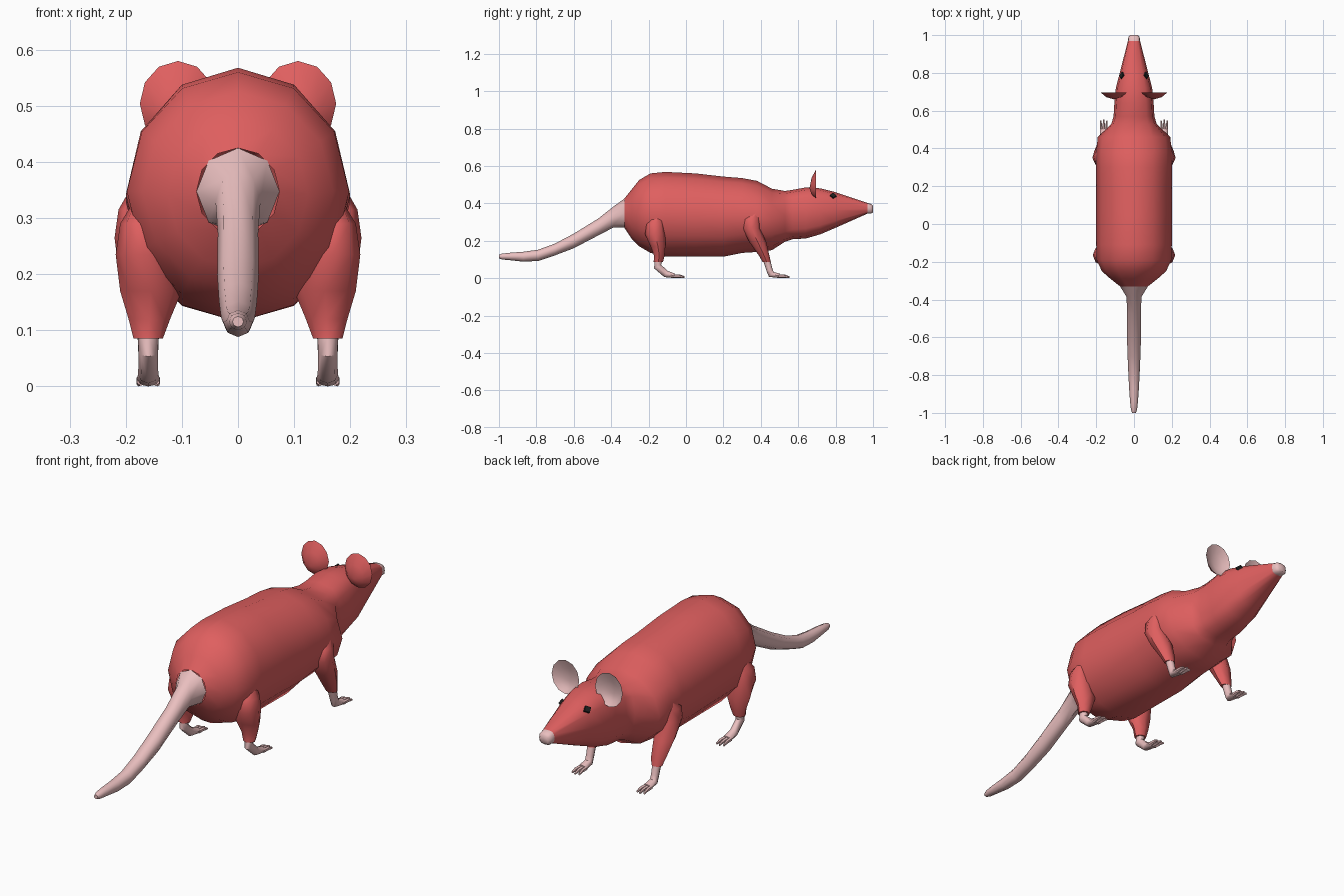
import bpy, bmesh
from math import sin, cos, pi, radians, copysign
from mathutils import Vector

if "Cube" in bpy.data.objects:
    bpy.data.objects.remove(bpy.data.objects["Cube"])


def material(name, rgb):
    m = bpy.data.materials.new(name)
    m.diffuse_color = (*rgb, 1)
    m.use_nodes = True
    m.node_tree.nodes["Principled BSDF"].inputs["Base Color"].default_value = m.diffuse_color
    return m


FUR = material("fur", (0.74, 0.115, 0.115))
SKIN = material("skin", (0.82, 0.52, 0.52))
DARK = material("dark", (0.015, 0.015, 0.015))


def finish(name, bm, mats, mirror=False, angle=50):
    bmesh.ops.recalc_face_normals(bm, faces=bm.faces)
    me = bpy.data.meshes.new(name)
    bm.to_mesh(me)
    bm.free()
    for m in mats:
        me.materials.append(m)
    ob = bpy.data.objects.new(name, me)
    bpy.context.collection.objects.link(ob)
    if mirror:
        ob.modifiers.new("mirror", "MIRROR").use_clip = False
    bpy.ops.object.select_all(action="DESELECT")
    ob.select_set(True)
    bpy.context.view_layer.objects.active = ob
    bpy.ops.object.shade_smooth_by_angle(angle=radians(angle))
    return ob


def ring(c, u, v, n, power=1.0):
    """Closed cross-section around c spanned by half-axes u and v."""
    p = lambda t: copysign(abs(t) ** power, t)
    c, u, v = Vector(c), Vector(u), Vector(v)
    return [c + u * p(sin(2 * pi * i / n)) + v * p(cos(2 * pi * i / n)) for i in range(n)]


def loft(bm, rings, start=True, end=True):
    vs = [[bm.verts.new(p) for p in r] for r in rings]
    n = len(vs[0])
    for a, b in zip(vs, vs[1:]):
        for i in range(n):
            bm.faces.new((a[i], a[(i + 1) % n], b[(i + 1) % n], b[i]))
    if start:
        bm.faces.new(vs[0])
    if end:
        bm.faces.new(vs[-1])


def trunk(name, rows, n, mat, power=1.0, start=True, end=True):
    """Loft along y from rows of (y, half width, top z, bottom z)."""
    bm = bmesh.new()
    loft(bm, [ring((0, y, (t + b) / 2), (w, 0, 0), (0, 0, (t - b) / 2), n,
                   power if y > 0.5 else 1.0) for y, w, t, b in rows], start, end)
    return finish(name, bm, [mat])


# Body and head in one skin
rump, muzzle = (-0.33, 0.074, 0.425, 0.27), (0.97, 0.032, 0.402, 0.345)
trunk("body", [
    rump, (-0.29, 0.125, 0.475, 0.21), (-0.25, 0.17, 0.525, 0.17), (-0.19, 0.198, 0.56, 0.135),
    (-0.11, 0.2, 0.568, 0.115), (0.05, 0.2, 0.56, 0.115), (0.2, 0.2, 0.543, 0.115),
    (0.3, 0.2, 0.535, 0.135), (0.38, 0.2, 0.52, 0.14), (0.46, 0.192, 0.478, 0.15),
    (0.53, 0.12, 0.466, 0.195), (0.57, 0.108, 0.472, 0.208), (0.64, 0.104, 0.485, 0.212),
    (0.72, 0.096, 0.48, 0.235), (0.79, 0.078, 0.462, 0.265), muzzle],
    12, FUR, 0.72, False, False)

# Nose tip
trunk("nose", [muzzle, (0.99, 0.03, 0.397, 0.345), (1.0, 0.02, 0.388, 0.353)], 12, SKIN, 0.72)

# Tail
trunk("tail", [
    rump, (-0.385, 0.04, 0.385, 0.272), (-0.47, 0.036, 0.318, 0.228), (-0.6, 0.037, 0.238, 0.16),
    (-0.7, 0.034, 0.185, 0.122), (-0.79, 0.03, 0.152, 0.092), (-0.87, 0.026, 0.141, 0.088),
    (-0.94, 0.021, 0.136, 0.096), (-0.985, 0.016, 0.131, 0.1), (-1.0, 0.01, 0.125, 0.106)],
    8, SKIN, 1.0, False, True)


def leg(name, rows):
    """Loft downwards from rows of (x, y, z, half x, half y)."""
    bm = bmesh.new()
    loft(bm, [ring((x, y, z), (a, 0, 0), (0, b, 0), 8) for x, y, z, a, b in rows])
    finish(name, bm, [FUR], True)


def foot(name, rows, x, toe_y):
    """Ankle to sole from rows of (y, z, half x, half depth, tilt), then toes."""
    bm = bmesh.new()
    loft(bm, [ring((x, y, z), (a, 0, 0), (0, b * cos(radians(t)), b * sin(radians(t))), 8)
              for y, z, a, b, t in rows])
    for k in (-1, 0, 1):
        reach = 0.053 if k == 0 else 0.047
        tip = [(-0.006, 0.011, 0.008, 0.01), (reach * 0.5, 0.011, 0.007, 0.009),
               (reach, 0.005, 0.004, 0.005)]
        loft(bm, [ring((x + k * (0.013 + 0.08 * max(dy, 0)), toe_y + dy, z),
                       (a, 0, 0), (0, 0, b), 6) for dy, z, a, b in tip])
    finish(name, bm, [SKIN], True)


# Front legs and feet
leg("front_leg", [
    (0.18, 0.375, 0.352, 0.012, 0.02), (0.178, 0.352, 0.315, 0.035, 0.045),
    (0.17, 0.35, 0.265, 0.05, 0.048), (0.165, 0.385, 0.19, 0.046, 0.045),
    (0.16, 0.418, 0.12, 0.035, 0.028), (0.16, 0.432, 0.085, 0.025, 0.022)])
foot("front_foot", [
    (0.433, 0.09, 0.019, 0.019, 0), (0.446, 0.045, 0.017, 0.017, 15),
    (0.456, 0.02, 0.018, 0.018, 45), (0.503, 0.012, 0.021, 0.012, 90)], 0.16, 0.5)

# Hind legs and feet
leg("hind_leg", [
    (0.175, -0.155, 0.325, 0.014, 0.03), (0.172, -0.165, 0.29, 0.038, 0.046),
    (0.168, -0.165, 0.235, 0.05, 0.054), (0.155, -0.15, 0.17, 0.055, 0.04),
    (0.158, -0.143, 0.12, 0.037, 0.028), (0.16, -0.148, 0.085, 0.026, 0.025)])
foot("hind_foot", [
    (-0.147, 0.092, 0.019, 0.02, 0), (-0.152, 0.062, 0.017, 0.021, 25),
    (-0.106, 0.022, 0.018, 0.019, 60), (-0.058, 0.012, 0.021, 0.012, 90)], 0.16, -0.06)

# Ears: dished discs, fur behind and skin in front
bm = bmesh.new()
cx, cz = 0.107, 0.504
for scale_y, index in ((0.66, 0), (0.672, 1)):
    rim = [bm.verts.new(p) for p in ring((cx, 0.695, cz), (0.068, 0, 0), (0, 0, 0.076), 12)]
    mid = [bm.verts.new(p) for p in
           ring((cx, (0.695 + 2 * scale_y) / 3, cz - 0.012), (0.04, 0, 0), (0, 0, 0.045), 12)]
    hub = bm.verts.new((cx, scale_y, cz - 0.024))
    for i in range(12):
        j = (i + 1) % 12
        bm.faces.new((rim[i], rim[j], mid[j], mid[i])).material_index = index
        bm.faces.new((mid[i], mid[j], hub)).material_index = index
bmesh.ops.remove_doubles(bm, verts=bm.verts, dist=0.0005)
finish("ear", bm, [FUR, SKIN], True)

# Eyes: small flat diamonds on the head
bm = bmesh.new()
side, up, out = Vector((-0.2, 1, -0.12)) * 0.018, Vector((-0.6, 0, 0.75)) * 0.017, Vector((0.75, 0.1, 0.65)) * 0.008
c = Vector((0.065, 0.787, 0.441))
loft(bm, [ring(c + out * k, side, up, 4) for k in (-0.6, 0.5)])
finish("eye", bm, [DARK], True)
